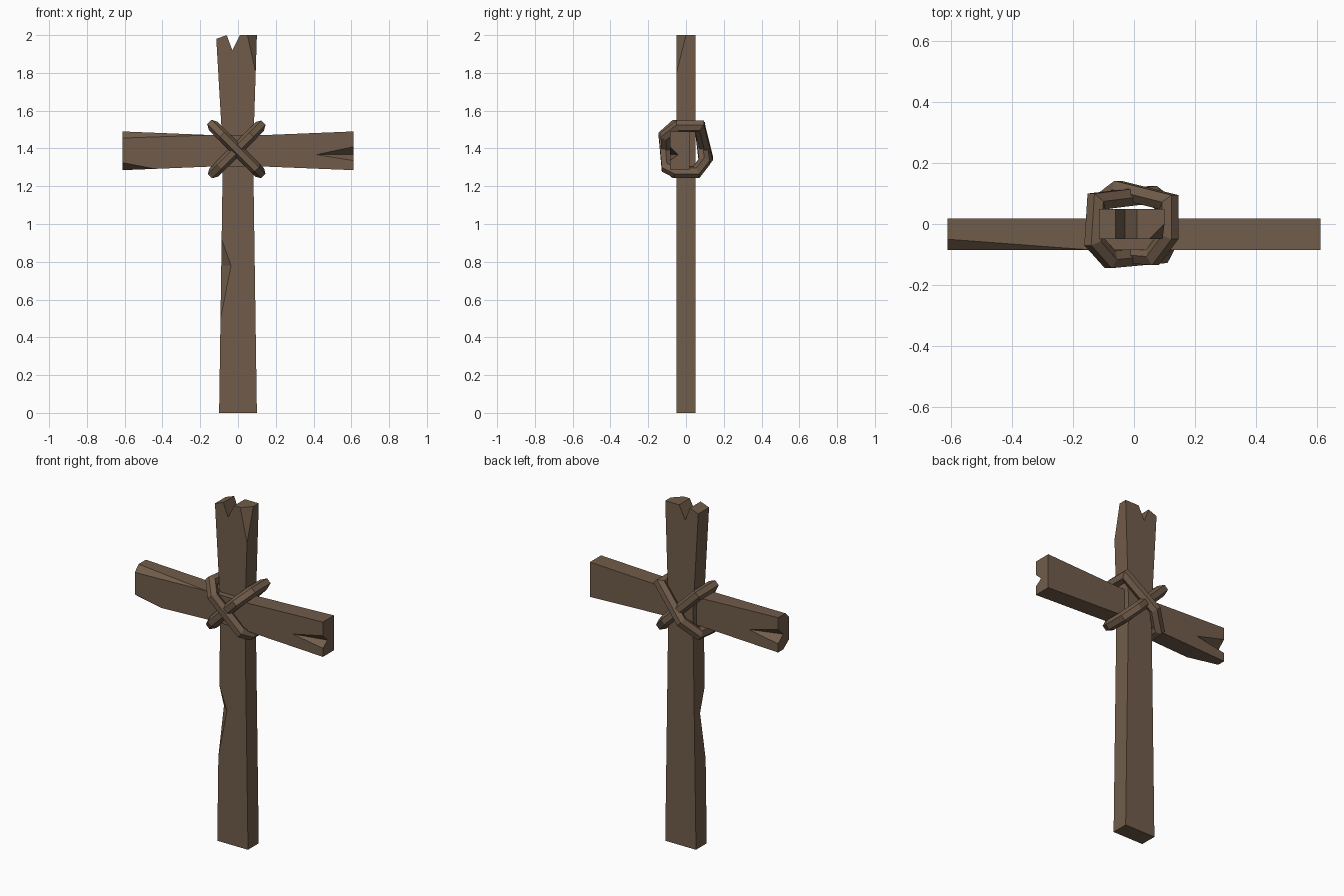
import bpy, bmesh, math
from mathutils import Vector

if "Cube" in bpy.data.objects:
    bpy.data.objects.remove(bpy.data.objects["Cube"])

wood = bpy.data.materials.new("weathered_brown_wood")
wood.diffuse_color = (0.165, 0.108, 0.069, 1)
wood.use_nodes = True
wood.node_tree.nodes["Principled BSDF"].inputs["Base Color"].default_value = wood.diffuse_color


def make(name, bm):
    bmesh.ops.recalc_face_normals(bm, faces=bm.faces)
    me = bpy.data.meshes.new(name)
    bm.to_mesh(me)
    bm.free()
    me.materials.append(wood)
    ob = bpy.data.objects.new(name, me)
    bpy.context.collection.objects.link(ob)
    return ob


def plank(name, outline, y0, y1):
    """Front outline (x, z) pushed from y0 to y1."""
    bm = bmesh.new()
    face = bm.faces.new([bm.verts.new((x, y0, z)) for x, z in outline])
    new = bmesh.ops.extrude_face_region(bm, geom=[face])["geom"]
    bmesh.ops.translate(bm, vec=(0, y1 - y0, 0),
                        verts=[v for v in new if isinstance(v, bmesh.types.BMVert)])
    return make(name, bm)


def cut(ob, points):
    """Remove the convex hull of the points from the object."""
    bm = bmesh.new()
    for p in points:
        bm.verts.new(p)
    res = bmesh.ops.convex_hull(bm, input=bm.verts)
    loose = [v for v in bm.verts if not v.link_faces]
    bmesh.ops.delete(bm, geom=loose, context='VERTS')
    cutter = make("cutter", bm)
    cutter.hide_render = True
    mod = ob.modifiers.new("cut", 'BOOLEAN')
    mod.operation, mod.solver, mod.object = 'DIFFERENCE', 'EXACT', cutter
    bpy.context.view_layer.objects.active = ob
    bpy.ops.object.modifier_apply(modifier=mod.name)
    bpy.data.objects.remove(cutter)


def chip_corner(ob, corner, a, b, c):
    """Slice off a corner along the plane through a, b and c."""
    pts = [Vector(p) for p in (a, b, c)]
    mid = sum(pts, Vector()) / 3
    apex = Vector(corner) + (Vector(corner) - mid) * 1.5
    cut(ob, [mid + (p - mid) * 1.03 for p in pts] + [apex])


def split_end(ob, tip, top, bottom, deep, outside):
    """Wedge-shaped crack that deepens towards the beam end."""
    tip = Vector(tip)
    cut(ob, [tip] + [tip + (Vector(p) - tip) * 1.04 for p in (top, bottom, deep)] + [outside])


# Upright post with a broken, notched top
post = plank("post", [(-0.10, 0), (0.10, 0), (0.08, 1.38), (0.10, 2), (0.01, 2),
                      (-0.03, 1.92), (-0.06, 2), (-0.115, 1.98), (-0.08, 1.38)], -0.05, 0.05)
chip_corner(post, (0.10, -0.05, 2), (0.05, -0.05, 2), (0.10, 0, 2), (0.094, -0.05, 1.8))
# Chip in the front left edge
cut(post, [(-0.0897, -0.0505, 0.93), (-0.0955, -0.0505, 0.48), (-0.036, -0.051, 0.78),
           (-0.093, 0.0, 0.78), (-0.2, -0.15, 0.75)])

# Cross beam, set slightly forward, flared to both ends
beam = plank("cross_beam", [(-0.612, 1.285), (-0.12, 1.305), (0.12, 1.305), (0.612, 1.285),
                            (0.612, 1.49), (0.12, 1.47), (-0.12, 1.47), (-0.612, 1.49)], -0.085, 0.018)
chip_corner(beam, (-0.612, -0.085, 1.49), (-0.612, -0.085, 1.455),
            (-0.612, -0.05, 1.49), (-0.14, -0.085, 1.471))
chip_corner(beam, (-0.612, -0.085, 1.285), (-0.612, -0.085, 1.325),
            (-0.612, -0.03, 1.285), (-0.44, -0.085, 1.292))
split_end(beam, (0.41, -0.086, 1.367), (0.612, -0.086, 1.41), (0.612, -0.086, 1.335),
          (0.612, -0.042, 1.367), (0.75, -0.2, 1.37))
split_end(beam, (-0.42, 0.019, 1.37), (-0.612, 0.019, 1.42), (-0.612, 0.019, 1.335),
          (-0.612, -0.03, 1.375), (-0.75, 0.13, 1.37))


def lashing(name, outer, slope, r=0.032):
    """Closed six-sided rope loop in a diagonal plane; outer is its (u, y) outline."""
    along = Vector((1, 0, slope)).normalized()
    depth = Vector((0, 1, 0))
    side = along.cross(depth)
    centre = Vector((-0.007, 0, 1.395))
    pts = [Vector(p) for p in outer]
    n = len(pts)
    bm = bmesh.new()
    rings = []
    for i, p in enumerate(pts):
        d0 = (p - pts[i - 1]).normalized()
        d1 = (pts[(i + 1) % n] - p).normalized()
        n0, n1 = Vector((d0.y, -d0.x)), Vector((d1.y, -d1.x))
        miter = (n0 + n1) / (1 + n0.dot(n1))
        ring = []
        for k in range(6):
            t = math.radians(30 + 60 * k)
            q = p + miter * (r * math.cos(t) - r * 0.866)
            ring.append(bm.verts.new(centre + along * q.x + depth * q.y + side * (r * math.sin(t))))
        rings.append(ring)
    for i in range(n):
        a, b = rings[i], rings[(i + 1) % n]
        for k in range(6):
            m = (k + 1) % 6
            bm.faces.new((a[k], a[m], b[m], b[k]))
    return make(name, bm)


# Two diagonal lashings crossing over the joint (outlines run counter-clockwise)
lashing("lashing_falling", [(-0.205, -0.07), (-0.11, -0.145), (0.15, -0.128), (0.2, -0.06),
                            (0.2, 0.07), (0.1, 0.125), (-0.19, 0.1)], -1)
lashing("lashing_rising", [(-0.2, -0.07), (-0.13, -0.122), (0.11, -0.135), (0.2, -0.05),
                           (0.2, 0.095), (-0.065, 0.142), (-0.19, 0.075)], 1)
